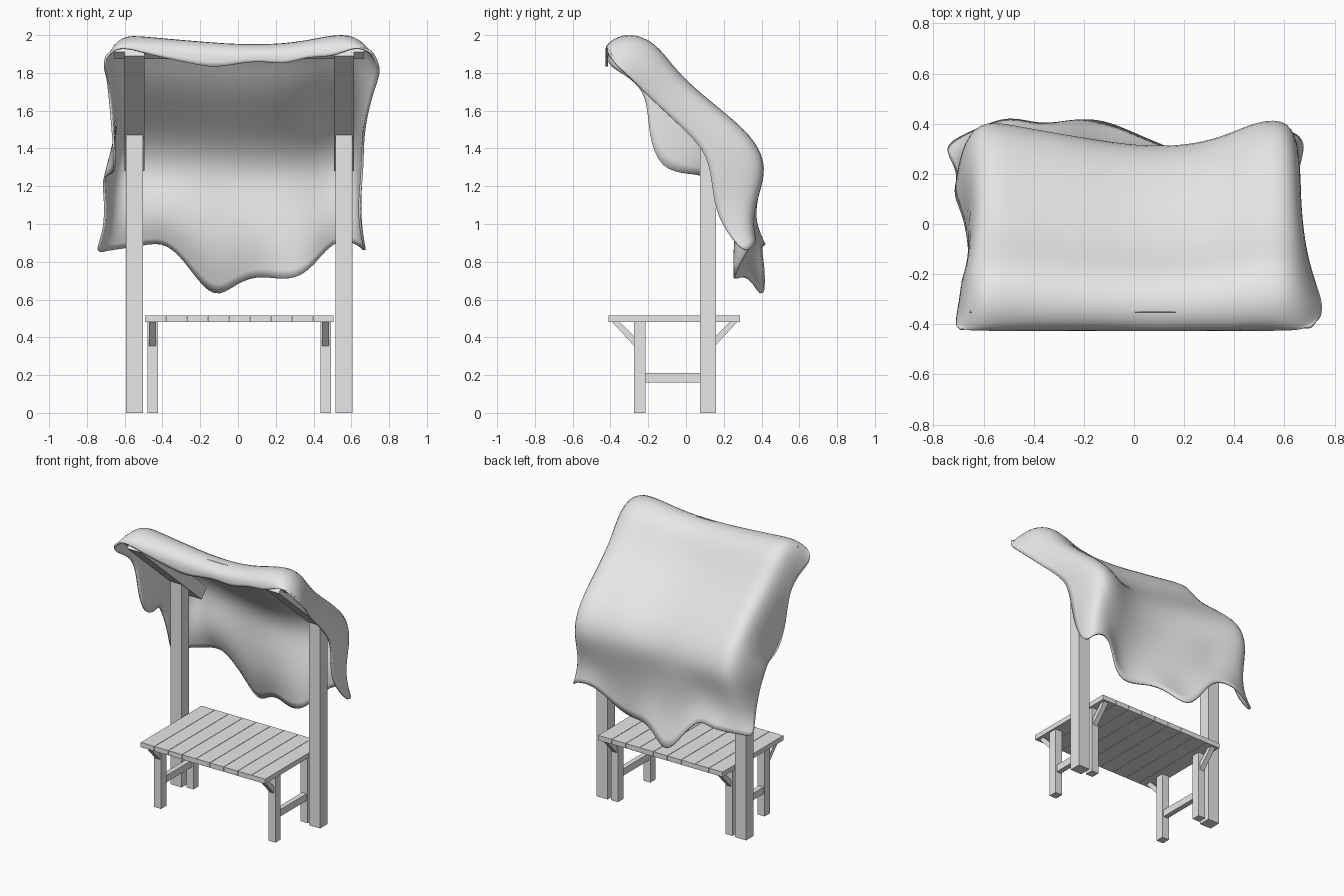
import bpy
import bmesh
import math

cube = bpy.data.objects.get("Cube")
if cube:
    bpy.data.objects.remove(cube, do_unlink=True)

grey = bpy.data.materials.new("light grey")
grey.use_nodes = True
grey.diffuse_color = (0.8, 0.8, 0.8, 1)
grey.node_tree.nodes["Principled BSDF"].inputs["Base Color"].default_value = (0.8, 0.8, 0.8, 1)

SHIFT = 0.006    # the frame sits slightly off centre
MIDDLE = -0.06   # table mirror line in y


def finish(name, bm):
    bmesh.ops.recalc_face_normals(bm, faces=bm.faces)
    mesh = bpy.data.meshes.new(name)
    bm.to_mesh(mesh)
    bm.free()
    mesh.materials.append(grey)
    obj = bpy.data.objects.new(name, mesh)
    bpy.context.collection.objects.link(obj)
    return obj


def prism(name, outline, x, width):
    """Extrude a (y, z) outline along x, centred on x."""
    bm = bmesh.new()
    face = bm.faces.new([bm.verts.new((x - width / 2, y, z)) for y, z in outline])
    new = bmesh.ops.extrude_face_region(bm, geom=[face])["geom"]
    moved = [v for v in new if isinstance(v, bmesh.types.BMVert)]
    bmesh.ops.translate(bm, verts=moved, vec=(width, 0, 0))
    return finish(name, bm)


def box(name, x, width, y0, y1, z0, z1):
    return prism(name, [(y0, z0), (y1, z0), (y1, z1), (y0, z1)], x, width)


# Table top planks
PLANKS = 9
pitch = 1.0 / PLANKS
for i in range(PLANKS):
    x = SHIFT + (i - (PLANKS - 1) / 2) * pitch
    box(f"table_plank_{i + 1}", x, pitch - 0.003, -0.41, 0.285, 0.48, 0.515)

# Sloping roof beam outline
slope = math.radians(40.9)
run = (math.cos(slope), -math.sin(slope))
up = (math.sin(slope), math.cos(slope))


def on_beam(along, height):
    return (-0.41 + run[0] * along + up[0] * height,
            1.89 + run[1] * along + up[1] * height)


def sloped(start, end, low, high):
    return [on_beam(start, low), on_beam(end, low), on_beam(end, high), on_beam(start, high)]


# Crossbar joining the front ends of the beams
prism("roof_crossbar", sloped(0.004, 0.06, 0.03, 0.085), SHIFT, 1.32)

# Posts, beams, legs, stretchers and braces on both sides
beam = sloped(0, 0.93, 0, 0.09)
brace = [(-0.39, 0.48), (-0.35, 0.48), (-0.275, 0.405), (-0.275, 0.355)]
for side, sx in (("right", -1), ("left", 1)):
    box(f"{side}_post", SHIFT + sx * 0.555, 0.09, 0.075, 0.16, 0, 1.47)
    prism(f"{side}_roof_beam", beam, SHIFT + sx * 0.555, 0.106)
    leg_x = SHIFT + sx * 0.458
    box(f"{side}_stretcher", leg_x, 0.036, -0.22, 0.1, 0.16, 0.21)
    for end, flip in (("front", False), ("back", True)):
        def place(y):
            return 2 * MIDDLE - y if flip else y
        y0, y1 = sorted((place(-0.275), place(-0.215)))
        box(f"{side}_{end}_leg", leg_x, 0.056, y0, y1, 0, 0.48)
        prism(f"{side}_{end}_brace", [(place(y), z) for y, z in brace], leg_x, 0.036)

# Draped cloth: (y, z) from front hem over the top to the back hem
ridge = [(-.42, 1.92), (-.41, 1.97), (-.3, 2.015), (-.16, 1.97), (-.05, 1.81), (.11, 1.67),
         (.25, 1.56), (.38, 1.44), (.435, 1.3), (.39, 1.14), (.355, 1), (.37, .87)]
left_edge = [(-.41, 1.92), (-.38, 1.85), (-.32, 1.8), (-.24, 1.72), (-.14, 1.62), (-.03, 1.52),
             (.07, 1.42), (.12, 1.33), (.14, 1.2), (.155, 1.08), (.21, .96), (.3, .855)]
right_edge = [(-.42, 1.89), (-.4, 1.83), (-.3, 1.78), (-.2, 1.68), (-.2, 1.47), (-.135, 1.285),
              (.02, 1.265), (.1, 1.26), (.15, 1.18), (.18, 1.08), (.23, .95), (.3, .845)]
left_x = [.71, .74, .75, .72, .69, .67, .66, .66, .65, .64, .65, .675]
right_x = [.7, .71, .69, .68, .66, .65, .67, .71, .71, .7, .71, .755]
sags = [.1, .25, .46, .65, .84, .97, 1, .9, .6, .1, .05]
front_hem = [1.94, 1.905, 1.875, 1.85, 1.825, 1.85, 1.865, 1.84, 1.89, 1.88, 1.94]
back_hem = [.87, .89, .91, .76, .59, .695, .73, .7, .735, .92, .905]
back_push = [.02, .09, .07, .12, .14, .1, .05, -.01, -.05, 0, .01]


def flap(row, edge, edge_x, sign):
    """Outer edge and the bulging shoulder between it and the ridge."""
    (y, z), (ey, ez) = ridge[row], edge[row]
    shoulder = (sign * (edge_x[row] * 0.5 + 0.33),
                y + (ey - y) * 0.45, z + (ez - z) * 0.45)
    return (sign * edge_x[row], ey, ez), shoulder


bm = bmesh.new()
grid = []
last = len(ridge) - 1
for row, (y, z) in enumerate(ridge):
    outer, shoulder = flap(row, right_edge, right_x, -1)
    points = [outer, shoulder]
    for col, sag in enumerate(sags):
        py = y - sag * 0.115 * min(1, row / 7)
        pz = z - sag * (0.055 if row < 9 else 0)
        if row == 0:
            pz = front_hem[col]
        # the lower rows stretch towards the uneven back hem and flare out
        low = max(0, (row - last + 3) / 3)
        py += low ** 2 * back_push[col]
        pz += low * (back_hem[col] - ridge[last][1])
        points.append((-0.62 + col * 0.124, py, pz))
    outer, shoulder = flap(row, left_edge, left_x, 1)
    points += [shoulder, outer]
    grid.append([bm.verts.new(p) for p in points])

for a, b in zip(grid, grid[1:]):
    for i in range(len(a) - 1):
        bm.faces.new((a[i], a[i + 1], b[i + 1], b[i]))

cloth = finish("cloth_canopy", bm)
for poly in cloth.data.polygons:
    poly.use_smooth = True
smooth = cloth.modifiers.new("Soft folds", 'SUBSURF')
smooth.levels = smooth.render_levels = 2
thick = cloth.modifiers.new("Cloth thickness", 'SOLIDIFY')
thick.thickness = 0.012
thick.offset = 0
